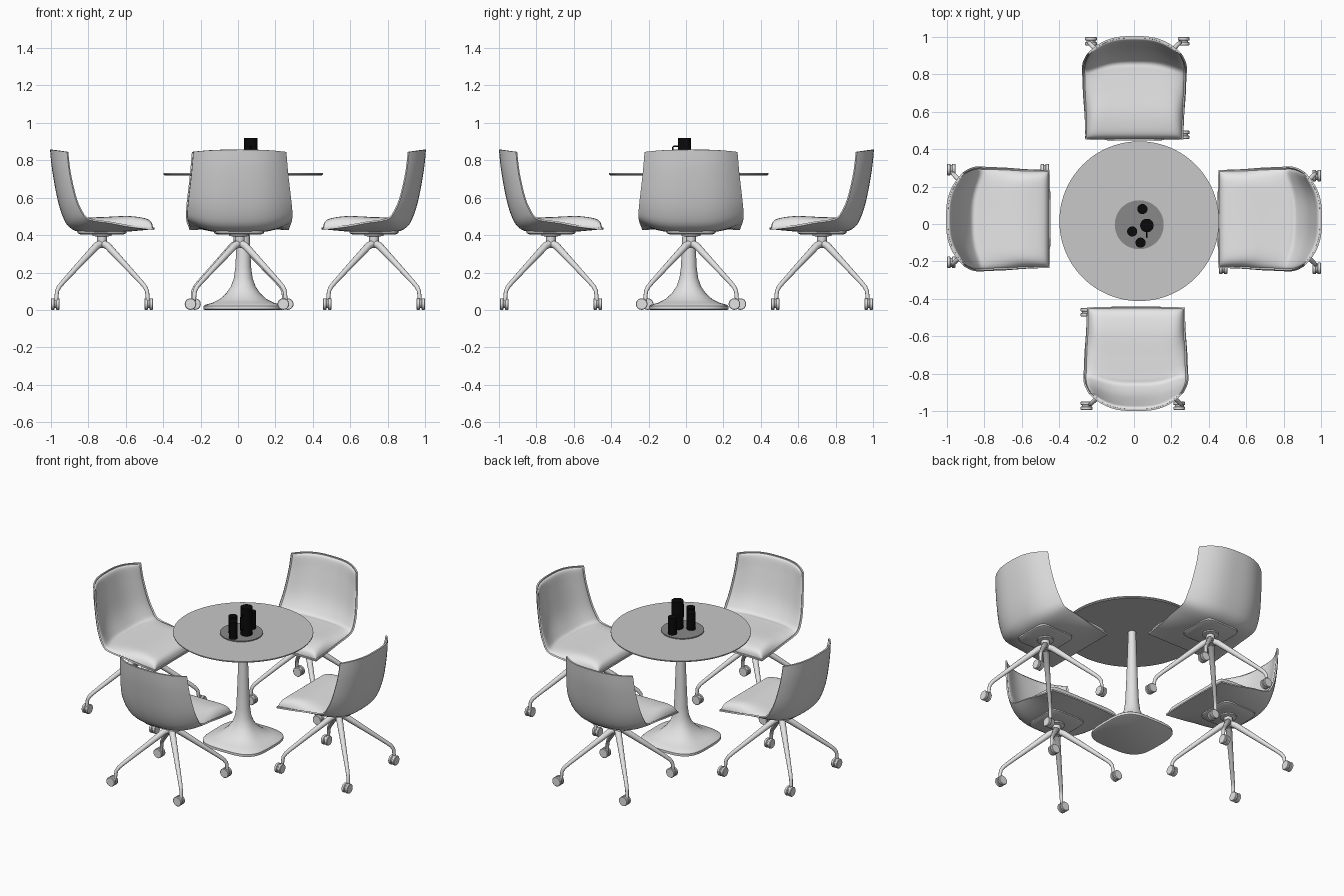
import bpy, bmesh, math
from mathutils import Vector, Matrix

if "Cube" in bpy.data.objects:
    bpy.data.objects.remove(bpy.data.objects["Cube"])


def material(name, c):
    m = bpy.data.materials.new(name)
    m.diffuse_color = (c, c, c, 1)
    m.use_nodes = True
    m.node_tree.nodes["Principled BSDF"].inputs["Base Color"].default_value = m.diffuse_color
    return m


WHITE = material("white leather", 0.8)
FRAME = material("white metal", 0.76)
SHELL = material("pale grey shell", 0.68)
TOP = material("grey tabletop", 0.58)
TRAY = material("dark grey tray", 0.25)
BLACK = material("black ceramic", 0.003)


def add_object(name, verts, faces, mat, fix=True, solid=0, angle=35):
    me = bpy.data.meshes.new(name)
    me.from_pydata([tuple(v) for v in verts], [], faces)
    if fix:
        bm = bmesh.new()
        bm.from_mesh(me)
        bmesh.ops.recalc_face_normals(bm, faces=bm.faces)
        bm.to_mesh(me)
        bm.free()
    me.materials.append(mat)
    ob = bpy.data.objects.new(name, me)
    bpy.context.collection.objects.link(ob)
    bpy.ops.object.select_all(action='DESELECT')
    ob.select_set(True)
    bpy.context.view_layer.objects.active = ob
    if solid:
        mod = ob.modifiers.new("thickness", 'SOLIDIFY')
        mod.thickness, mod.offset = solid, 0
        bpy.ops.object.modifier_apply(modifier=mod.name)
    bpy.ops.object.shade_smooth_by_angle(angle=math.radians(angle))
    return ob


def loft(name, rings, mat):
    """Skin equal closed rings and cap both ends."""
    n = len(rings[0])
    verts = [p for r in rings for p in r]
    faces = [(a * n + j, a * n + (j + 1) % n, (a + 1) * n + (j + 1) % n, (a + 1) * n + j)
             for a in range(len(rings) - 1) for j in range(n)]
    faces += [tuple(range(n)), tuple(range((len(rings) - 1) * n, len(rings) * n))]
    return add_object(name, verts, faces, mat)


def stack(name, profile, mat, at=(0, 0), n=48):
    """Rings of (radius, z, squareness exponent) around a vertical axis."""
    rings = []
    for r, z, e in profile:
        ring = []
        for k in range(n):
            a = math.tau * k / n
            c, s = math.cos(a), math.sin(a)
            f = r / (abs(c) ** e + abs(s) ** e) ** (1 / e)
            ring.append((at[0] + f * c, at[1] + f * s, z))
        rings.append(ring)
    return loft(name, rings, mat)


def tube(name, path, radii, mat, n=12):
    path = [Vector(p) for p in path]
    rings = []
    for i, p in enumerate(path):
        t = (path[min(i + 1, len(path) - 1)] - path[max(i - 1, 0)]).normalized()
        q = Vector((0, 0, 1)).rotation_difference(t)
        rings.append([p + q @ Vector((radii[i] * math.cos(math.tau * k / n),
                                      radii[i] * math.sin(math.tau * k / n), 0)) for k in range(n)])
    return loft(name, rings, mat)


# Stations from front edge to top of back:
# centre y, z / side y, z / half width / padding at centre, at side
STATIONS = [
    (.28, .437, .275, .432, .262, .045, .045),
    (.15, .425, .15, .448, .265, .072, .053),
    (.0, .416, .04, .468, .272, .076, .035),
    (-.11, .42, -.045, .48, .275, .070, .025),
    (-.17, .445, -.085, .495, .277, .058, .02),
    (-.205, .50, -.11, .53, .277, .048, .018),
    (-.235, .60, -.14, .60, .27, .033, .018),
    (-.262, .75, -.17, .73, .255, .024, .015),
    (-.273, .857, -.184, .845, .245, .015, .012)]


def station(v):
    x = min(max(v, 0), 1) * (len(STATIONS) - 1)
    i = min(int(x), len(STATIONS) - 2)
    t = x - i
    p0, p1, p2, p3 = (STATIONS[min(max(i + k, 0), len(STATIONS) - 1)] for k in (-1, 0, 1, 2))
    return [.5 * (2 * b + (c - a) * t + (2 * a - 5 * b + 4 * c - d) * t * t
                  + (3 * b - a - 3 * c + d) * t ** 3) for a, b, c, d in zip(p0, p1, p2, p3)]


def shell_point(u, v):
    cy, cz, sy, sz, w, _, _ = station(v)
    f = abs(u) ** 2.8
    return Vector((w * u, cy + (sy - cy) * f, cz + (sz - cz) * f))


def pad_point(a, b):
    u, v = a * .972, .012 + .975 * b
    e = .004
    du = shell_point(u + e, v) - shell_point(u - e, v)
    dv = shell_point(u, v + e) - shell_point(u, v - e)
    s = station(v)
    f = abs(u) ** 2.8
    edge = math.sqrt(max(0, 1 - abs(a) ** 12)) * math.sqrt(max(0, 1 - abs(2 * b - 1) ** 30))
    return shell_point(u, v) + dv.cross(du).normalized() * (.004 + (s[5] + (s[6] - s[5]) * f) * edge)


def sheet(name, fn, mat, nu, nv, solid=0):
    # samples bunch together toward the edges
    us = [math.sin(math.pi / 2 * (2 * j / nu - 1)) for j in range(nu + 1)]
    vs = [.5 + .5 * math.sin(math.pi / 2 * (2 * i / nv - 1)) for i in range(nv + 1)]
    verts = [fn(u, v) for v in vs for u in us]
    m = nu + 1
    faces = [(i * m + j, (i + 1) * m + j, (i + 1) * m + j + 1, i * m + j + 1)
             for i in range(nv) for j in range(nu)]
    return add_object(name, verts, faces, mat, fix=False, solid=solid, angle=50)


# ---- One chair, forward is +y, hub on the origin ----
chair = [sheet("chair_shell", shell_point, SHELL, 28, 44, solid=.01),
         sheet("chair_cushion", pad_point, WHITE, 32, 52),
         stack("seat_plate", [(.115, .404, 6), (.13, .411, 6), (.13, .426, 6)], SHELL),
         stack("swivel_hub", [(.018, .33, 2), (.026, .345, 2), (.026, .392, 2), (.05, .396, 2),
                              (.05, .408, 2)], FRAME, n=24)]
LEG = [(.0, .358, .02), (.03, .342, .02), (.12, .245, .016), (.21, .147, .0125),
       (.23, .123, .012), (.241, .10, .011), (.245, .05, .010)]
for sx in (-1, 1):
    for sy in (-1, 1):
        chair.append(tube("chair_leg", [(sx * d, sy * d, z) for d, z, _ in LEG],
                          [r for _, _, r in LEG], FRAME))
        # twin wheels trail sideways from the leg end
        cx, cy = sx * .248 - .016, sy * .25
        for y0 in (-.022, .004):
            ys = [(y0, .028), (y0 + .003, .031), (y0 + .015, .031), (y0 + .018, .028)]
            chair.append(tube("castor_wheel", [(cx, cy + y, .0315) for y, _ in ys],
                              [r for _, r in ys], FRAME, n=24))
        chair.append(tube("castor_block", [(cx, cy - .008, .034), (cx, cy + .008, .034)],
                          [.024, .024], FRAME, n=16))

# ---- Four chairs around the table ----
PLACES = [(.01, -.722, 0), (.727, .027, 90), (.002, .727, 180), (-.727, .027, -90)]
for i, (x, y, a) in enumerate(PLACES):
    mat = Matrix.Translation((x, y, 0)) @ Matrix.Rotation(math.radians(a), 4, 'Z')
    for part in chair:
        ob = part
        if i < len(PLACES) - 1:
            ob = part.copy()
            bpy.context.collection.objects.link(ob)
        ob.matrix_world = mat

# ---- Table ----
C = (.028, .015)
stack("tabletop", [(.420, .720, 2), (.427, .725, 2), (.427, .731, 2)], TOP, C, 96)
stack("pedestal", [(.205, 0, 3.5), (.213, .004, 3.5), (.213, .02, 3.5), (.205, .027, 3.5),
                   (.165, .038, 3.2), (.125, .058, 2.8), (.092, .088, 2.4), (.066, .125, 2.1),
                   (.05, .17, 2), (.042, .23, 2), (.037, .34, 2), (.029, .55, 2),
                   (.024, .721, 2)], FRAME, C, 64)

# ---- Tray with jug and cups ----
stack("tray", [(.131, .731, 2), (.131, .737, 2)], TRAY, (.028, -.004), 64)
for x, y in ((.045, .08), (-.01, -.04), (.035, -.1)):
    stack("cup", [(.027, .736, 2), (.027, .85, 2)], BLACK, (x, y), 32)
stack("jug", [(.036, .736, 2), (.036, .92, 2)], BLACK, (.069, -.008), 32)
tube("jug_handle", [(.069, y, z) for y, z in ((-.04, .876), (-.064, .876), (-.072, .868),
                                             (-.072, .79), (-.064, .78), (-.04, .78))],
     [.004] * 6, BLACK, 8)
